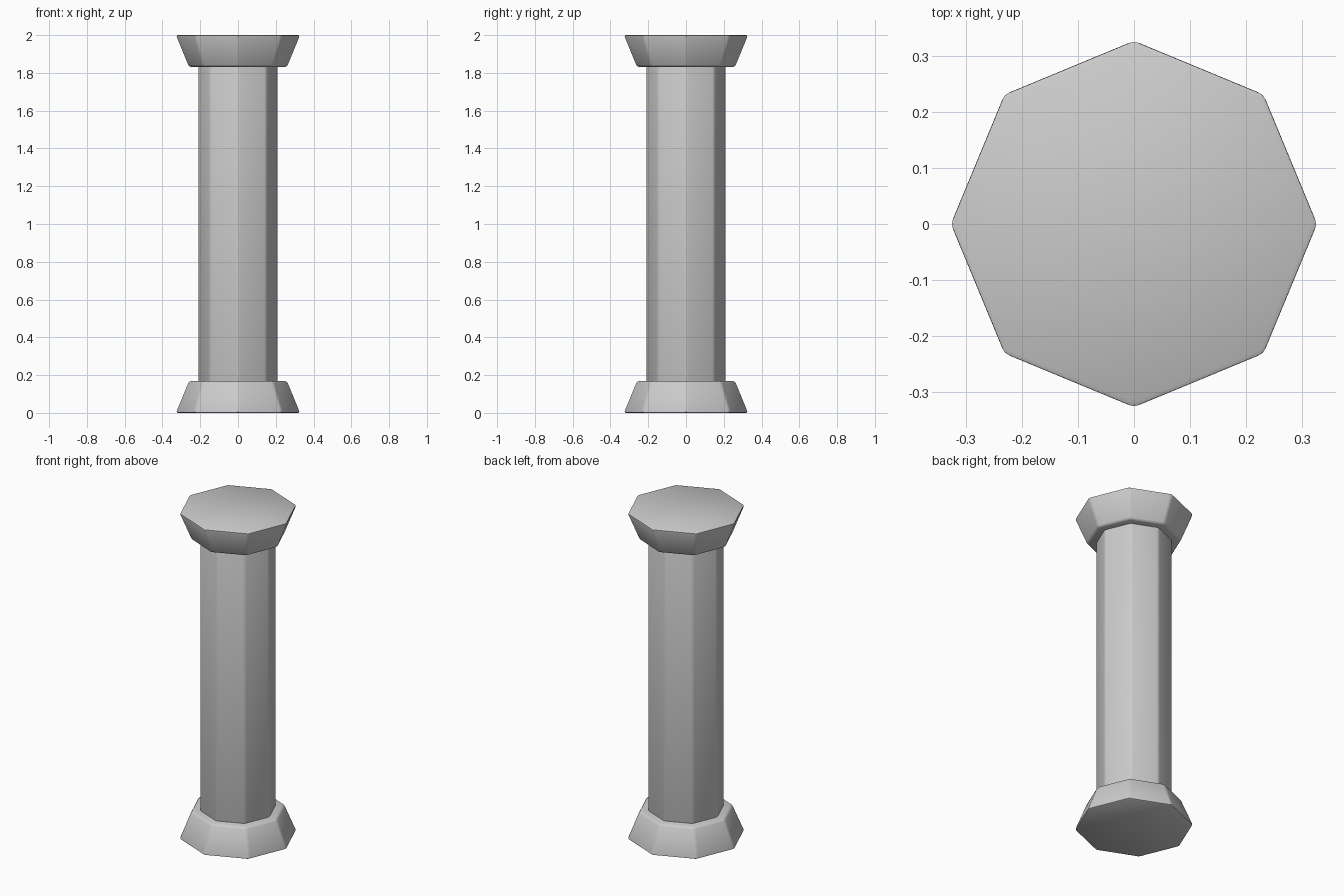
import bpy
import math

if "Cube" in bpy.data.objects:
    bpy.data.objects.remove(bpy.data.objects["Cube"])

stone = bpy.data.materials.new("grey stone")
stone.diffuse_color = (0.6, 0.6, 0.6, 1)
stone.use_nodes = True
stone.node_tree.nodes["Principled BSDF"].inputs["Base Color"].default_value = stone.diffuse_color


def octagon_block(name, r_bottom, r_top, z0, z1, bevel):
    """Eight-sided tapered block with corners on the axes and rounded edges."""
    bpy.ops.mesh.primitive_cone_add(vertices=8, radius1=r_bottom, radius2=r_top,
                                    depth=z1 - z0, location=(0, 0, (z0 + z1) / 2))
    ob = bpy.context.object
    ob.name = name
    ob.data.materials.append(stone)
    mod = ob.modifiers.new("rounded edges", 'BEVEL')
    mod.width = bevel
    mod.segments = 2
    mod.limit_method = 'ANGLE'
    mod.angle_limit = math.radians(30)
    bpy.ops.object.modifier_apply(modifier=mod.name)
    bpy.ops.object.shade_smooth_by_angle(angle=math.radians(35))
    return ob


# Flared foot, shaft and mirrored flared cap
octagon_block("base", 0.331, 0.262, 0.0, 0.168, 0.012)
octagon_block("shaft", 0.213, 0.213, 0.1, 1.9, 0.012)
octagon_block("capital", 0.262, 0.331, 1.832, 2.0, 0.012)
